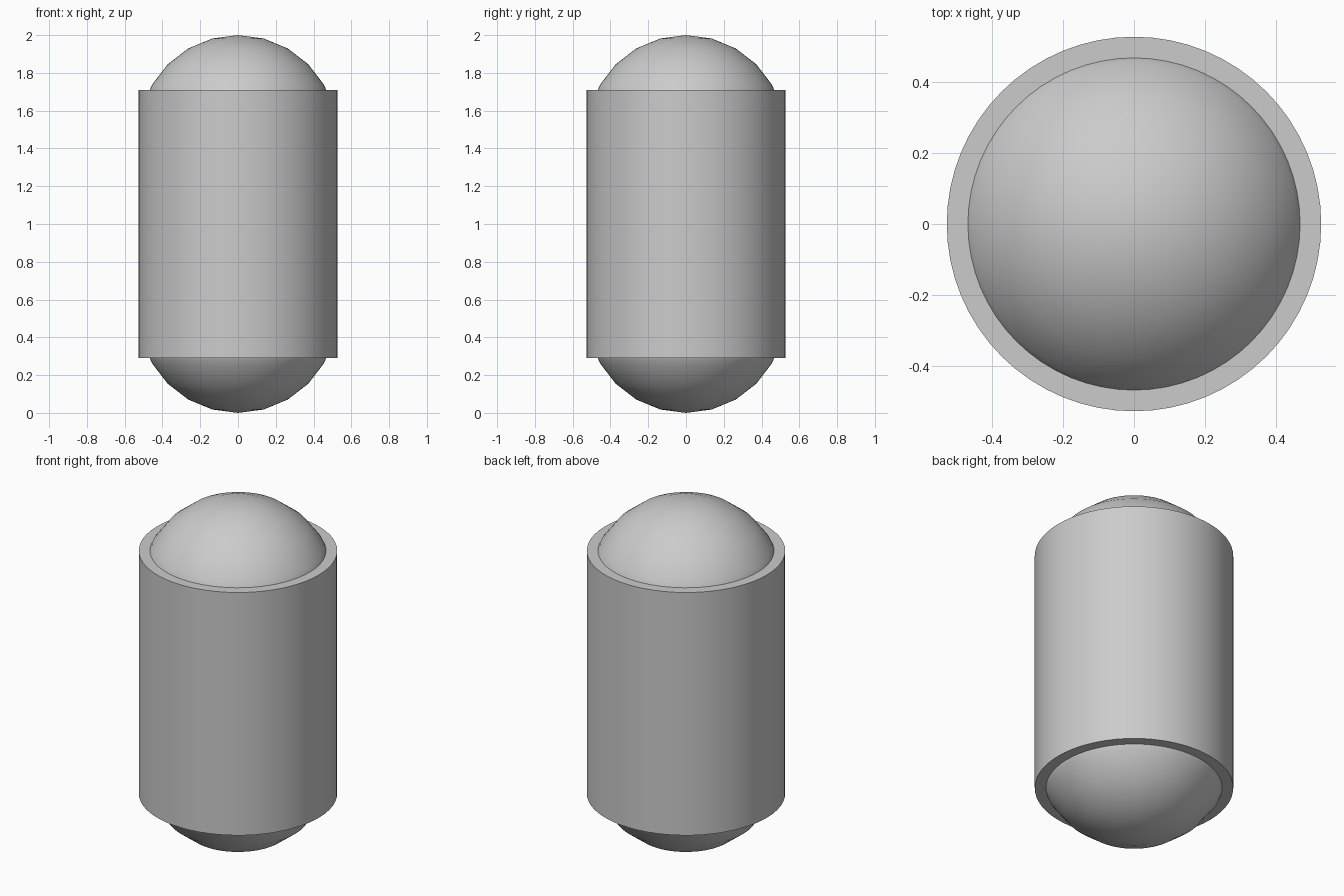
import bpy, bmesh, math
from mathutils import Vector

cube = bpy.data.objects.get("Cube")
if cube:
    bpy.data.objects.remove(cube, do_unlink=True)

RADIUS, BOTTOM, TOP = 0.526, 0.29, 1.71

grey = bpy.data.materials.new("plain grey")
grey.use_nodes = True
colour = (0.6, 0.6, 0.6, 1)
grey.diffuse_color = colour
grey.node_tree.nodes["Principled BSDF"].inputs["Base Color"].default_value = colour


def add_part(name, bm):
    bmesh.ops.recalc_face_normals(bm, faces=bm.faces)
    mesh = bpy.data.meshes.new(name)
    bm.to_mesh(mesh)
    bm.free()
    mesh.materials.append(grey)
    part = bpy.data.objects.new(name, mesh)
    bpy.context.collection.objects.link(part)
    bpy.ops.object.select_all(action="DESELECT")
    part.select_set(True)
    bpy.context.view_layer.objects.active = part
    bpy.ops.object.shade_smooth_by_angle(angle=math.radians(35))


# Cylindrical body with flat ends
bm = bmesh.new()
bmesh.ops.create_cone(bm, cap_ends=True, segments=64, radius1=RADIUS,
                      radius2=RADIUS, depth=TOP - BOTTOM)
bmesh.ops.translate(bm, verts=bm.verts, vec=(0, 0, 1))
add_part("body", bm)

# Domes: spheres trimmed where they meet the body's ends
for name, side, rim in (("top_dome", 1, TOP), ("bottom_dome", -1, BOTTOM)):
    bm = bmesh.new()
    bmesh.ops.create_uvsphere(bm, u_segments=64, v_segments=12, radius=RADIUS)
    bmesh.ops.translate(bm, verts=bm.verts,
                        vec=(0, 0, 1 + side * (1 - RADIUS)))
    bmesh.ops.bisect_plane(bm, geom=bm.verts[:] + bm.edges[:] + bm.faces[:],
                           plane_co=(0, 0, rim), plane_no=Vector((0, 0, side)),
                           clear_inner=True)
    add_part(name, bm)
